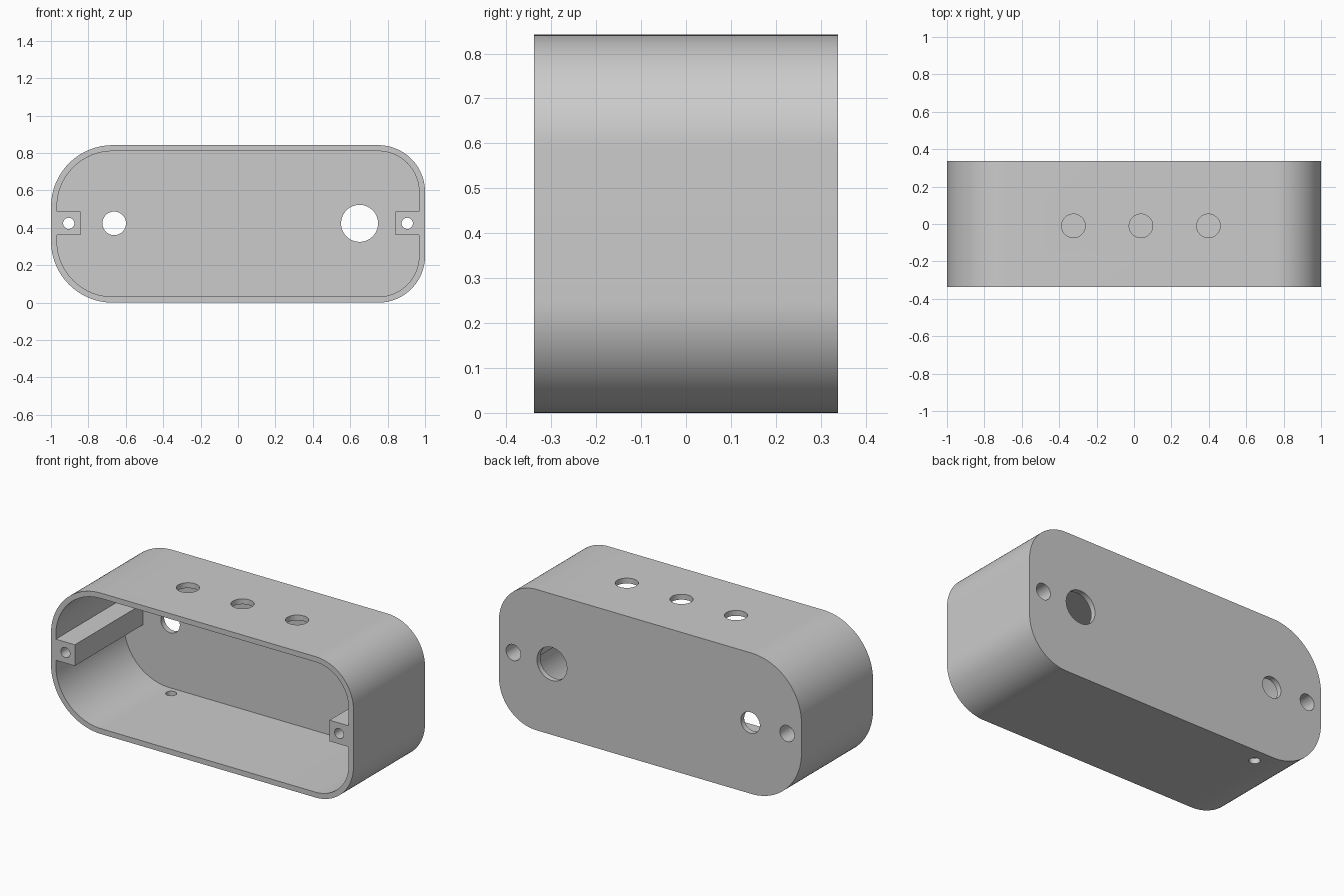
import bpy, bmesh, math
from mathutils import Matrix

W, D, H = 1.0, 0.338, 0.842      # half width, half depth, height
WALL = 0.032
R_RIGHT, R_LEFT = 0.33, 0.25     # corner radii at the -x and +x ends
MID = 0.424                      # height of the hole line
POST_X = 0.905

cube = bpy.data.objects.get("Cube")
if cube:
    bpy.data.objects.remove(cube, do_unlink=True)

grey = bpy.data.materials.new("light_grey_plastic")
grey.use_nodes = True
colour = (0.6, 0.6, 0.6, 1)
grey.diffuse_color = colour
grey.node_tree.nodes["Principled BSDF"].inputs["Base Color"].default_value = colour


def finish(bm, name):
    bmesh.ops.recalc_face_normals(bm, faces=bm.faces[:])
    mesh = bpy.data.meshes.new(name)
    bm.to_mesh(mesh)
    bm.free()
    mesh.materials.append(grey)
    obj = bpy.data.objects.new(name, mesh)
    bpy.context.collection.objects.link(obj)
    return obj


def rounded_block(name, inset, y0, y1, steps=24):
    """Rounded rectangle in XZ, extruded along y."""
    corners = [(1, 1, R_LEFT), (-1, 1, R_RIGHT), (-1, -1, R_RIGHT), (1, -1, R_LEFT)]
    bm = bmesh.new()
    verts = []
    for i, (sx, sz, r) in enumerate(corners):
        cx, cz = sx * (W - r), H / 2 + sz * (H / 2 - r)
        for k in range(steps + 1):
            a = math.pi / 2 * (i + k / steps)
            verts.append(bm.verts.new((cx + (r - inset) * math.cos(a), y0,
                                       cz + (r - inset) * math.sin(a))))
    face = bm.faces.new(verts)
    new = bmesh.ops.extrude_face_region(bm, geom=[face])["geom"]
    bmesh.ops.translate(bm, vec=(0, y1 - y0, 0),
                        verts=[v for v in new if isinstance(v, bmesh.types.BMVert)])
    return finish(bm, name)


def box(name, centre, size):
    bm = bmesh.new()
    bmesh.ops.create_cube(bm, size=1, matrix=Matrix.Translation(centre) @ Matrix.Diagonal((*size, 1)))
    return finish(bm, name)


def drill(name, centre, radius, length, along_y):
    turn = Matrix.Rotation(math.pi / 2, 4, "X") if along_y else Matrix()
    bm = bmesh.new()
    bmesh.ops.create_cone(bm, cap_ends=True, segments=48, radius1=radius, radius2=radius,
                          depth=length, matrix=Matrix.Translation(centre) @ turn)
    return finish(bm, name)


def cut(target, cutter):
    cutter.hide_render = True
    mod = target.modifiers.new("cut", "BOOLEAN")
    mod.operation, mod.solver, mod.object = "DIFFERENCE", "EXACT", cutter
    bpy.context.view_layer.objects.active = target
    bpy.ops.object.modifier_apply(modifier=mod.name)
    bpy.data.objects.remove(cutter, do_unlink=True)


# Cavity open at the front, leaving a screw post at each end
case = rounded_block("enclosure_case", 0, -D, D)
cavity = rounded_block("cavity", WALL, -D - 0.1, D - WALL)
for side in (-1, 1):
    cut(cavity, box("post_gap", (side * (0.842 + 0.1), 0, MID), (0.2, 2, 0.126)))
cut(case, cavity)

# Screw holes through the posts, widened from the back
for side in (-1, 1):
    cut(case, drill("screw_hole", (side * POST_X, 0, MID), 0.03, 1, True))
    cut(case, drill("screw_head_hole", (side * POST_X, D, MID), 0.048, 0.4, True))

# Cable and jack holes in the back wall
cut(case, drill("small_back_hole", (-0.662, D, MID), 0.063, 0.2, True))
cut(case, drill("large_back_hole", (0.65, D, MID), 0.099, 0.2, True))

# Three holes in the top and a small one in the floor
for x in (-0.324, 0.037, 0.398):
    cut(case, drill("top_hole", (x, -0.01, H), 0.063, 0.2, False))
cut(case, drill("floor_hole", (-0.617, 0.25, 0), 0.03, 0.2, False))

# Smooth curved walls, sharp rims
bpy.ops.object.select_all(action="DESELECT")
case.select_set(True)
bpy.context.view_layer.objects.active = case
bpy.ops.object.shade_smooth_by_angle(angle=math.radians(30))
